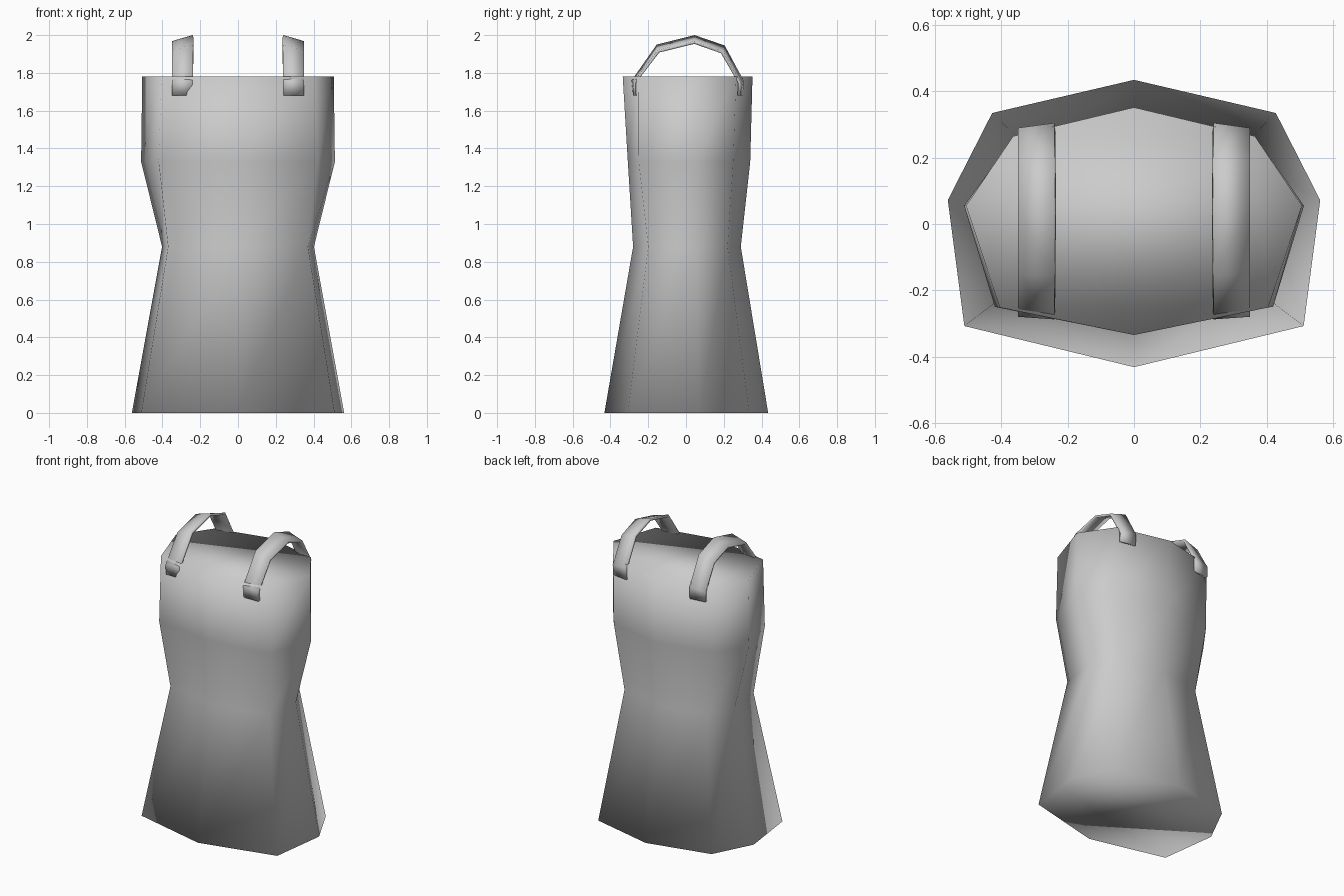
import bpy, bmesh

if "Cube" in bpy.data.objects:
    bpy.data.objects.remove(bpy.data.objects["Cube"])


def make_object(name, bm):
    mesh = bpy.data.meshes.new(name)
    bm.to_mesh(mesh)
    bm.free()
    obj = bpy.data.objects.new(name, mesh)
    bpy.context.collection.objects.link(obj)
    for p in mesh.polygons:
        p.use_smooth = True
    return obj


# Each ring: height, then half section (x, y) from front centre to back centre
RINGS = [
    (0.00, [(0, -.432), (.512, -.308), (.562, .072), (.428, .335), (0, .435)]),
    (0.88, [(0, -.28), (.37, -.20), (.402, .05), (.31, .22), (0, .29)]),
    (1.33, [(0, -.308), (.42, -.25), (.513, .055), (.37, .25), (0, .34)]),
    (1.78, [(0, -.335), (.405, -.252), (.507, .055), (.365, .265), (0, .352)]),
]


# Dress body: eight-sided closed loft, smooth shaded with flat caps
def build_body():
    bm = bmesh.new()
    loops = []
    for z, half in RINGS:
        section = half + [(-x, y) for x, y in reversed(half[1:-1])]
        loops.append([bm.verts.new((x, y, z)) for x, y in section])
    n = len(loops[0])
    for low, high in zip(loops, loops[1:]):
        for i in range(n):
            j = (i + 1) % n
            bm.faces.new((low[i], low[j], high[j], high[i]))
    bm.faces.new(loops[-1])
    bm.faces.new(loops[0][::-1])
    bmesh.ops.recalc_face_normals(bm, faces=bm.faces)
    return make_object("dress_body", bm)


# Shoulder straps: arched band tilted outward, mirrored to the other side
def build_straps():
    inner = [(-.28, 1.68), (-.288, 1.76), (-.155, 1.95), (.045, 2.0),
             (.205, 1.945), (.305, 1.76), (.302, 1.68)]
    outer = [(-.278, 1.68), (-.28, 1.75), (-.15, 1.92), (.045, 1.968),
             (.195, 1.915), (.29, 1.75), (.288, 1.68)]
    bm = bmesh.new()
    a = [bm.verts.new((.24, y, z)) for y, z in inner]
    b = [bm.verts.new((.35, y, z)) for y, z in outer]
    for i in range(len(a) - 1):
        bm.faces.new((a[i], b[i], b[i + 1], a[i + 1]))
    obj = make_object("shoulder_straps", bm)
    solid = obj.modifiers.new("thickness", 'SOLIDIFY')
    solid.thickness = 0.015
    solid.offset = -1
    mirror = obj.modifiers.new("mirror", 'MIRROR')
    mirror.use_axis[0] = True
    return obj


build_body()
build_straps()
